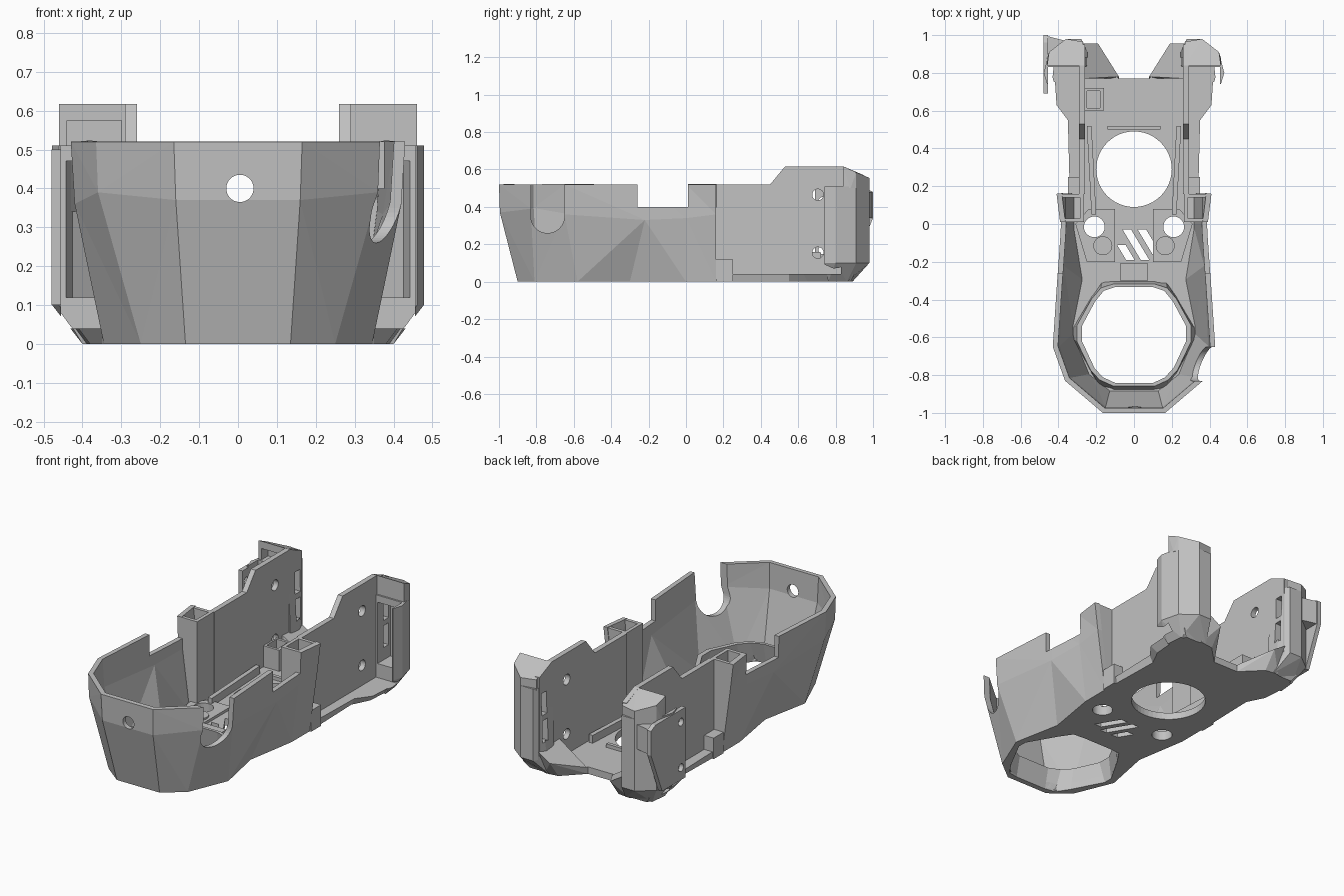
import bpy, bmesh, math
from mathutils import Matrix

old = bpy.data.objects.get("Cube")
if old:
    bpy.data.objects.remove(old)

grey = bpy.data.materials.new("plain grey")
grey.use_nodes = True
grey.diffuse_color = (0.54, 0.54, 0.54, 1)
grey.node_tree.nodes["Principled BSDF"].inputs["Base Color"].default_value = grey.diffuse_color


def finish(name, bm):
    bmesh.ops.recalc_face_normals(bm, faces=bm.faces)
    me = bpy.data.meshes.new(name)
    bm.to_mesh(me)
    bm.free()
    me.materials.append(grey)
    ob = bpy.data.objects.new(name, me)
    bpy.context.collection.objects.link(ob)
    return ob


def loft(name, rings, closed=True, caps=True):
    bm = bmesh.new()
    vs = [[bm.verts.new(p) for p in r] for r in rings]
    n = len(vs[0])
    for a, b in zip(vs, vs[1:]):
        for i in range(n if closed else n - 1):
            j = (i + 1) % n
            bm.faces.new((a[i], a[j], b[j], b[i]))
    if caps:
        bm.faces.new(vs[0][::-1])
        bm.faces.new(vs[-1])
    else:
        bmesh.ops.triangulate(bm, faces=bm.faces)
    return finish(name, bm)


def prism(name, pts, z0, z1, top=None):
    return loft(name, [[(x, y, z0) for x, y in pts], [(x, y, z1) for x, y in top or pts]])


def side_plate(name, pts, x0, x1):
    return loft(name, [[(x, y, z) for y, z in pts] for x in (x0, x1)])


def box(name, x0, x1, y0, y1, z0, z1):
    return prism(name, [(x0, y0), (x1, y0), (x1, y1), (x0, y1)], z0, z1)


def hull(name, pts):
    bm = bmesh.new()
    for p in pts:
        bm.verts.new(p)
    bmesh.ops.convex_hull(bm, input=bm.verts)
    return finish(name, bm)


def rod(name, centre, r, depth, axis="Z"):
    bm = bmesh.new()
    turn = Matrix() if axis == "Z" else Matrix.Rotation(math.pi / 2, 4, "Y" if axis == "X" else "X")
    bmesh.ops.create_cone(bm, cap_ends=True, segments=48, radius1=r, radius2=r, depth=depth,
                          matrix=Matrix.Translation(centre) @ turn)
    return finish(name, bm)


def apply(ob, mod):
    bpy.context.view_layer.objects.active = ob
    bpy.ops.object.modifier_apply(modifier=mod.name)


def cut(ob, *cutters):
    for c in cutters:
        mod = ob.modifiers.new("cut", "BOOLEAN")
        mod.operation, mod.solver, mod.object = "DIFFERENCE", "EXACT", c
        apply(ob, mod)
        bpy.data.objects.remove(c)
    return ob


def both(half):
    return half + [(-p[0],) + tuple(p[1:]) for p in reversed(half)]


def flip(pts, s):
    return [(s * p[0],) + tuple(p[1:]) for p in pts]


# Front cup: faceted wall, open at the top and back
low = [(.34, .16), (.34, 0), (.29, -.3), (.345, -.58), (.25, -.81), (.135, -.9)]
mid = [(.39, .16, .36), (.385, 0, .34), (.40, -.22, .33), (.42, -.65, .36), (.36, -.83, .39), (.16, -.995, .37)]
high = [(.41, .16), (.39, 0), (.40, -.2), (.43, -.65), (.365, -.83), (.165, -1)]
cup = loft("front_cup", [both([p + (0,) for p in low]), both(mid), both([p + (.52,) for p in high])],
           closed=False, caps=False)
skin = cup.modifiers.new("skin", "SOLIDIFY")
skin.thickness, skin.offset = .028, -1
centre_face = min(cup.data.polygons, key=lambda f: f.center.y)
if centre_face.normal.y > 0:
    cup.data.flip_normals()
apply(cup, skin)
cut(cup, box("notch", -1, 1, -.26, .01, .4, .7),
    rod("round_notch", (.45, -.74, .35), .09, .4, "X"),
    box("notch_top", .25, .65, -.83, -.65, .35, .7),
    rod("front_hole", (.005, -1, .4), .035, .3, "Y"))

# Floor with its openings; the front one narrows upward from a hexagon
rear = [(.08, .77), (.2, .88), (.37, .88), (.39, .78), (.38, .65), (.33, .55)]
rear_top = [(.08, .77), (.2, .9), (.4, .9), (.42, .78), (.41, .63), (.35, .55)]
floor = prism("floor", both(rear + low), 0, .04, both(rear_top + low))
opening = both([(.1, -.335), (.16, -.355), (.205, -.41), (.275, -.54), (.275, -.62),
                (.21, -.76), (.165, -.81), (.1, -.84)])
hexagon = both([(.1, -.31), (.16, -.315), (.21, -.39), (.305, -.555), (.305, -.605),
                (.21, -.785), (.16, -.86), (.1, -.87)])


def grown(pts, kx, ky):
    return [(x * kx, -.585 + (y + .585) * ky) for x, y in pts]


def duct():
    return prism("front_opening", hexagon, -.01, .125, opening)


cut(floor, duct(),
    rod("round_opening", (0, .29, 0), .2, .4),
    *[rod("post_hole", (s * .21, -.015, 0), .055, .4) for s in (1, -1)],
    *[prism("vent", [(x, a), (x + .045, a), (x + .045 + (a - b) * .6, b), (x + (a - b) * .6, b)], -.1, .2)
      for x, a, b in ((-.06, -.03, -.19), (.02, -.03, -.16), (-.09, -.11, -.19))])
cut(prism("opening_collar", grown(hexagon, 1.07, 1.04), .01, .12, grown(opening, 1.1, 1.07)), duct())

# Small parts on the floor
box("front_block", -.075, .075, -.3, -.21, .03, .08)
box("cross_rib", -.14, .14, .5, .52, .03, .06)
cut(box("square_socket", -.26, -.16, .6, .72, .03, .16), box("slot", -.25, -.18, .615, .705, .05, .2))

# Rear wing outline, from the front edge round to the inner edge
wing = [(.27, .74), (.46, .74), (.478, .8), (.45, .91), (.36, .98), (.28, .98), (.265, .955)]
cavity = [(.30, .7), (.44, .7), (.45, .8), (.425, .895), (.355, .945), (.30, .945)]
plate = [(.16, .01), (.16, .52), (.45, .52), (.53, .617), (.84, .617), (.95, .57), (.95, .12), (.87, .01)]

for s, side in ((1, "left"), (-1, "right")):

    def span(a, b):
        return sorted((s * a, s * b))

    def slots():
        return [box("slot", *span(.25, .32), .885, .93, z, z + .125) for z in (.19, .345)]

    # Side wall with screw holes and upright slots
    wall = side_plate(side + "_rear_wall", plate, s * .26, s * .29)
    cut(wall, *[rod("screw_hole", (s * .275, .705, z), .03, .2, "X") for z in (.155, .465)], *slots())

    # Flared wing: hollow, with a thin outer lip reaching forward
    body = hull(side + "_wing", flip([(.27, .76, 0), (.4, .76, 0), (.39, .86, 0), (.24, .89, 0)]
                                     + [(x, y, z) for z in (.1, .51) for x, y in wing], s))
    cut(body, box("front_gap", *span(.2, .455), .7, .83, .04, .6),
        prism("hollow", flip(cavity, s), .12, .47), *slots())
    cap = hull(side + "_wing_cap", flip(
        [(.27, .84, .5), (.46, .84, .5), (.46, .88, .5), (.45, .91, .5), (.36, .98, .5), (.27, .965, .5),
         (.27, .84, .617), (.46, .84, .617), (.45, .91, .585), (.36, .98, .555), (.27, .965, .56)], s))
    if s < 0:
        cut(cap, box("cap_recess", -.44, -.3, .8, .9, .46, .575))

    # Pocket between the cup and the side wall
    prism(side + "_pocket_back", flip([(.27, .14), (.33, .14), (.335, .16), (.27, .16)], s), .03, .52,
          flip([(.27, .14), (.39, .14), (.4, .16), (.27, .16)], s))
    prism(side + "_pocket_front", flip([(.275, .01), (.325, .01), (.325, .03), (.275, .03)], s), .03, .52,
          flip([(.275, .01), (.38, .01), (.38, .03), (.275, .03)], s))
    box(side + "_pocket_inner", *span(.265, .285), .01, .2, .03, .52)
    box(side + "_ledge_tab", *span(.28, .35), .16, .25, 0, .12)

    # Floor pads, rails and the sloping gusset at the back
    pad = prism(side + "_pad", flip([(.1, .08), (.1, -.2), (.25, -.2), (.31, 0), (.24, .08)], s), .03, .055)
    cut(pad, rod("post_hole", (s * .21, -.015, 0), .055, .4))
    rod(side + "_pad_disc", (s * .165, -.115, .05), .05, .03)
    prism(side + "_rail", flip([(.2, .05), (.225, .05), (.25, .52), (.225, .52)], s), .03, .085)
    hull(side + "_gusset", flip(
        [(.08, .77, .0), (.27, .77, .0), (.27, .89, .0), (.19, .88, .0), (.08, .78, .04),
         (.22, .77, .11), (.27, .77, .16), (.27, .955, .15), (.19, .955, .1)], s))

# Mounting flap on the right wing only
flap = side_plate("right_flap", [(.69, .1), (.69, .5), (.96, .5), (1, .48), (1, .34), (.9, .1)], -.48, -.455)
cut(flap, *[rod("flap_hole", (-.47, .73, z), .022, .1, "X") for z in (.17, .43)])
prism("flap_web", [(-.48, 1), (-.37, .972), (-.46, .83)], .34, .48)
